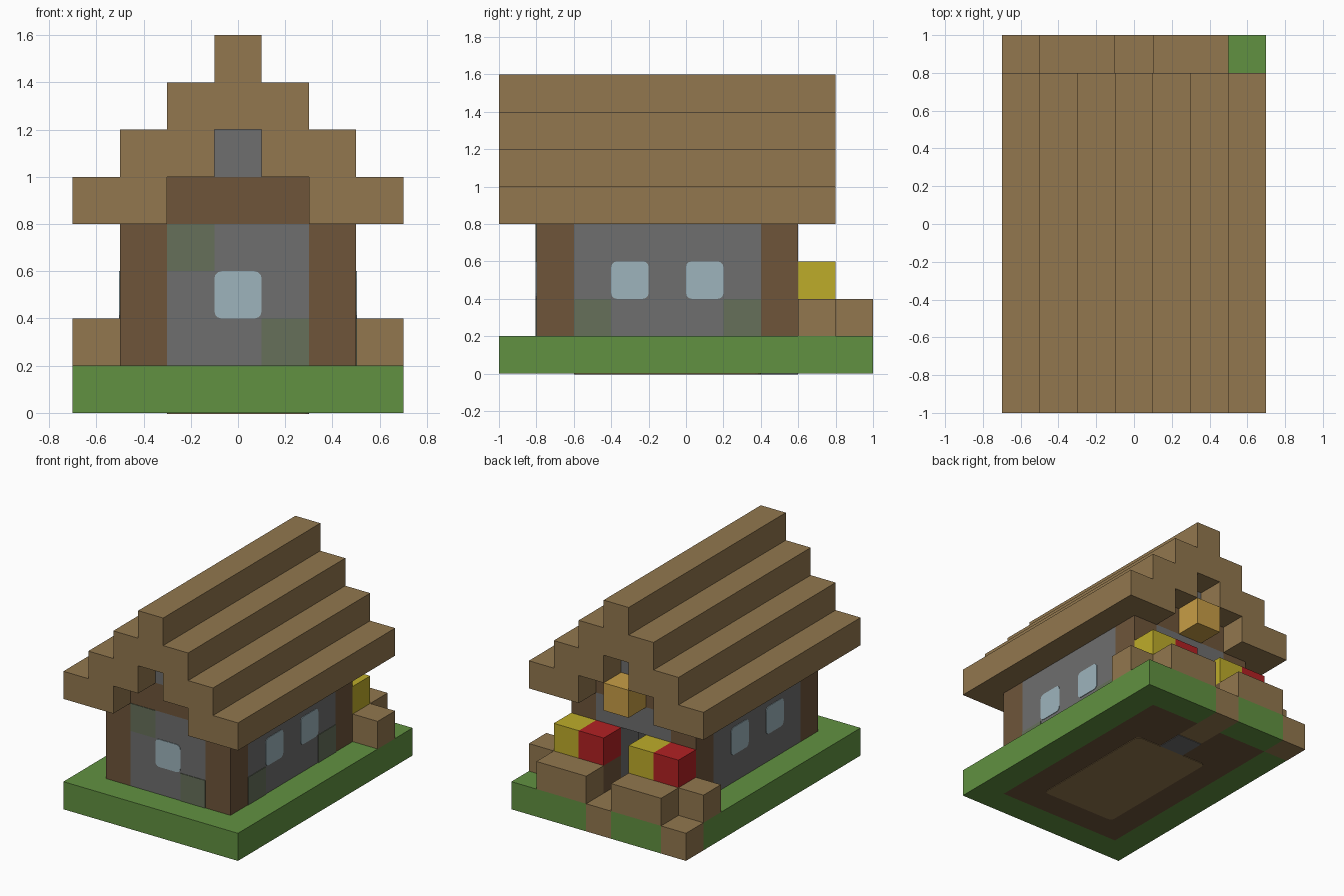
import bpy, bmesh

cube = bpy.data.objects.get("Cube")
if cube:
    bpy.data.objects.remove(cube, do_unlink=True)


def linear(c):
    c /= 255
    return c / 12.92 if c <= 0.04045 else ((c + 0.055) / 1.055) ** 2.4


def material(name, r, g, b):
    m = bpy.data.materials.new(name)
    col = (linear(r), linear(g), linear(b), 1)
    m.use_nodes = True
    m.diffuse_color = col
    m.node_tree.nodes["Principled BSDF"].inputs["Base Color"].default_value = col
    return m


WOOD = material("plank wood", 146, 119, 78)
LOG = material("dark timber", 110, 85, 58)
STONE = material("grey stone", 110, 110, 110)
MOSS = material("mossy stone", 102, 112, 90)
GRASS = material("grass green", 97, 145, 65)
GLASS = material("pale glass", 157, 180, 188)
YELLOW = material("yellow petals", 190, 172, 42)
RED = material("red petals", 178, 33, 35)
GOLD = material("lantern gold", 200, 158, 70)

T = 0.004  # plate thickness
U = 0.2    # block size


def finish(name, bm, mat):
    bmesh.ops.recalc_face_normals(bm, faces=bm.faces)
    me = bpy.data.meshes.new(name)
    bm.to_mesh(me)
    bm.free()
    me.materials.append(mat)
    ob = bpy.data.objects.new(name, me)
    bpy.context.collection.objects.link(ob)
    return ob


def box(name, mat, x, y, z, round_axis=None, r=0.03):
    """Box from (min, max) ranges; edges along round_axis can be rounded."""
    bm = bmesh.new()
    bmesh.ops.create_cube(bm, size=1)
    for v in bm.verts:
        for a, (lo, hi) in enumerate((x, y, z)):
            v.co[a] = lo if v.co[a] < 0 else hi
    if round_axis is not None:
        edges = [e for e in bm.edges
                 if abs((e.verts[0].co - e.verts[1].co)[round_axis]) > 1e-6
                 and all(abs((e.verts[0].co - e.verts[1].co)[a]) < 1e-6
                         for a in range(3) if a != round_axis)]
        bmesh.ops.bevel(bm, geom=edges, offset=r, segments=3, profile=0.5,
                        affect='EDGES')
    return finish(name, bm, mat)


def span(a, b):
    return (min(a, b), max(a, b))


# Lawn ring around the foundation
box("lawn_front", GRASS, (-.7, .7), (-1, -.8), (0, U))
for s, side in ((1, "left"), (-1, "right")):
    box("lawn_" + side, GRASS, span(s * .5, s * .7), (-.8, .8), (0, U))
box("lawn_back_left", GRASS, (.1, .7), (.8, 1), (0, U))
box("lawn_back_right", GRASS, (-.5, -.1), (.8, 1), (0, U))
box("corner_step", WOOD, (-.7, -.5), (.8, 1), (0, U))
box("path", WOOD, (-.1, .1), (.6, 1), (0, U))

# Foundation with floor, threshold and underside plates
box("foundation", LOG, (-.5, .5), (-.8, .6), (0, U))
box("floor", WOOD, (-.3, .3), (-.6, .4), (U, U + T))
box("threshold", STONE, (-.1, .1), (.4, .6), (U, U + T))
box("floor_underside", WOOD, (-.3, .3), (-.6, .4), (-T, 0), 2)
box("threshold_underside", STONE, (-.1, .1), (.4, .6), (-T, 0))

# Corner posts
for s, side in ((1, "left"), (-1, "right")):
    for y, end in ((-.8, "front"), (.4, "back")):
        box(f"post_{end}_{side}", LOG, span(s * .3, s * .5), (y, y + U), (U, .8))

# Side walls and their windows
for s, side in ((1, "left"), (-1, "right")):
    box("wall_" + side, STONE, span(s * .3, s * .5), (-.6, .4), (U, .8))
    for i, y in enumerate((-.4, 0)):
        box(f"window_{side}_{i + 1}", GLASS, span(s * .5, s * (.5 + T)),
            (y, y + U), (.4, .6), 0)
for i, y in enumerate((-.6, .2)):
    box(f"moss_left_{i + 1}", MOSS, (.5, .5 + T), (y, y + U), (U, .4))

# Front wall, window and mossy stones
box("wall_front", STONE, (-.3, .3), (-.8, -.6), (U, .8))
box("window_front", GLASS, (-.1, .1), (-.8 - T, -.8), (.4, .6), 1)
box("moss_front_high", MOSS, (-.3, -.1), (-.8 - T, -.8), (.6, .8))
box("moss_front_low", MOSS, (.1, .3), (-.8 - T, -.8), (U, .4))

# Back wall with a doorway
for s, side in ((1, "left"), (-1, "right")):
    box("wall_back_" + side, STONE, span(s * .1, s * .3), (.4, .6), (U, .8))
box("door_lintel", STONE, (-.1, .1), (.4, .6), (.6, .8))

# Gable beams and stones
for y, end in ((-.8, "front"), (.4, "back")):
    box("gable_beam_" + end, LOG, (-.3, .3), (y, y + U), (.8, 1))
    box("gable_stone_" + end, STONE, (-.1, .1), (y, y + U), (1, 1.2))

# Stepped roof: half profile, mirrored and extruded along y
half = [(.1, 1.2), (.1, 1), (.3, 1), (.3, .8), (.7, .8), (.7, 1),
        (.5, 1), (.5, 1.2), (.3, 1.2), (.3, 1.4), (.1, 1.4), (.1, 1.6)]
profile = half + [(-x, z) for x, z in reversed(half)]
bm = bmesh.new()
face = bm.faces.new([bm.verts.new((x, -1, z)) for x, z in profile])
ext = bmesh.ops.extrude_face_region(bm, geom=[face])
for v in ext["geom"]:
    if isinstance(v, bmesh.types.BMVert):
        v.co.y = .8
finish("roof", bm, WOOD)

# Flower beds with plank edging
for x, side in ((.1, "left"), (-.5, "right")):
    box("bed_" + side, LOG, (x, x + .4), (.6, .8), (0, .4))
    box("bed_edging_" + side, WOOD, (x, x + .4), (.8, 1), (U, .4))
    box("red_flower_" + side, RED, (x, x + U), (.6, .8), (.4, .6))
    box("yellow_flower_" + side, YELLOW, (x + U, x + .4), (.6, .8), (.4, .6))
for s, side in ((1, "left"), (-1, "right")):
    box("bed_end_" + side, WOOD, span(s * .5, s * .7), (.6, .8), (U, .4))

# Hanging lantern over the door
box("lantern", GOLD, (-.1, .1), (.6, .8), (.8, 1))
